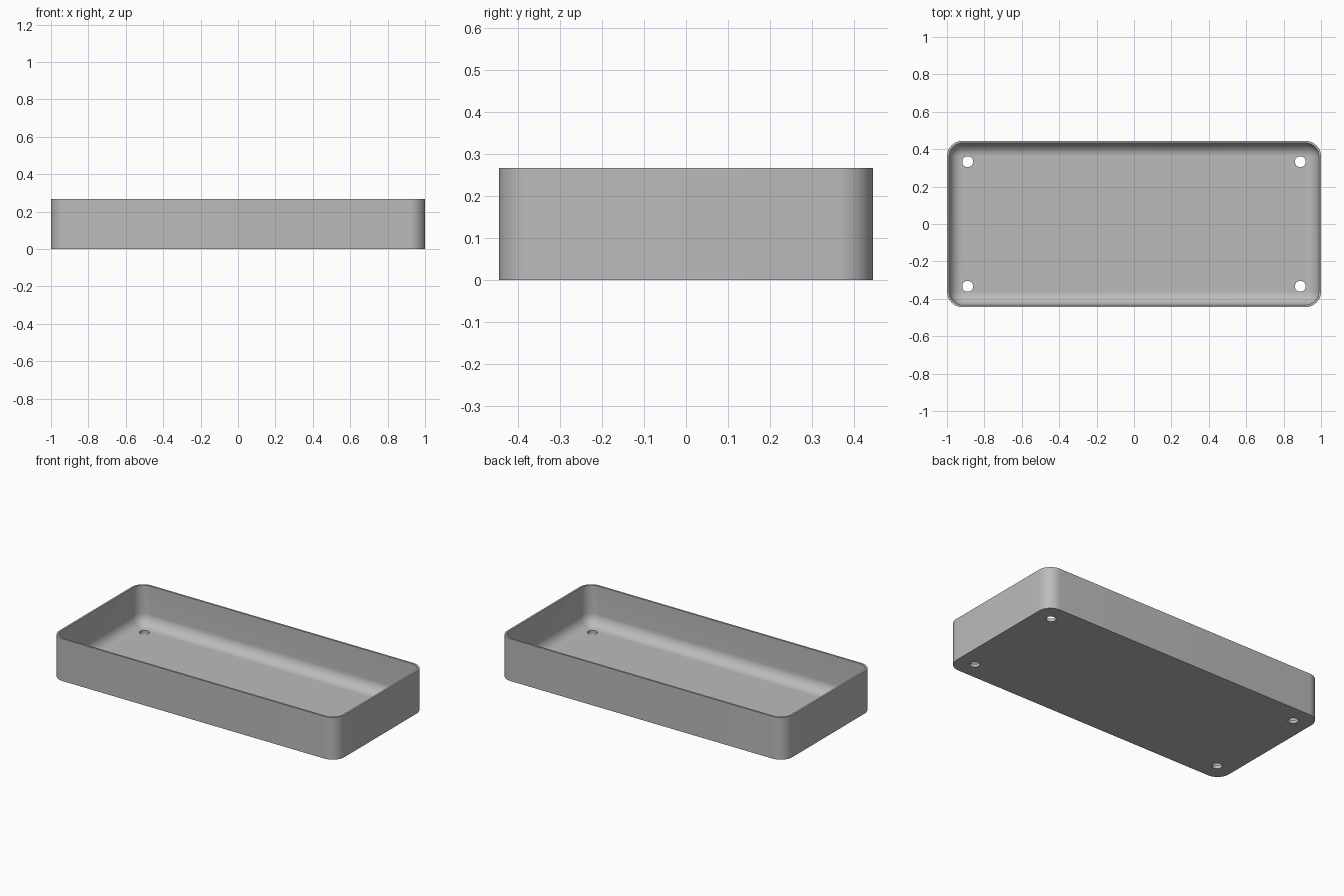
import bpy, bmesh
from math import sin, cos, pi, radians

if "Cube" in bpy.data.objects:
    bpy.data.objects.remove(bpy.data.objects["Cube"])

LENGTH, WIDTH, HEIGHT = 2.0, 0.889, 0.267
CORNER, WALL, FLOOR, FILLET = 0.083, 0.012, 0.019, 0.07
ARC_STEPS = 12

grey = bpy.data.materials.new("light_grey")
grey.use_nodes = True
grey.diffuse_color = (0.5, 0.5, 0.5, 1)
grey.node_tree.nodes["Principled BSDF"].inputs["Base Color"].default_value = (0.5, 0.5, 0.5, 1)


def rounded_ring(bm, inset, z):
    """Rounded rectangle of vertices, shrunk evenly by inset."""
    radius = CORNER - inset
    cx, cy = LENGTH / 2 - CORNER, WIDTH / 2 - CORNER
    ring = []
    for quarter, (sx, sy) in enumerate([(1, 1), (-1, 1), (-1, -1), (1, -1)]):
        for i in range(ARC_STEPS + 1):
            a = (quarter + i / ARC_STEPS) * pi / 2
            ring.append(bm.verts.new((sx * cx + radius * cos(a), sy * cy + radius * sin(a), z)))
    return ring


# Tray section: outside wall, rim, inside wall, then the rounded inner floor edge
section = [(0, 0), (0, HEIGHT), (WALL, HEIGHT)]
for i in range(ARC_STEPS + 1):
    a = i / ARC_STEPS * pi / 2
    section.append((WALL + FILLET * (1 - cos(a)), FLOOR + FILLET * (1 - sin(a))))

bm = bmesh.new()
rings = [rounded_ring(bm, inset, z) for inset, z in section]
for lower, upper in zip(rings, rings[1:]):
    for i in range(len(lower)):
        j = (i + 1) % len(lower)
        bm.faces.new((lower[i], lower[j], upper[j], upper[i]))
bm.faces.new(rings[0][::-1])
bm.faces.new(rings[-1])
bmesh.ops.recalc_face_normals(bm, faces=bm.faces)
mesh = bpy.data.meshes.new("tray")
bm.to_mesh(mesh)
bm.free()
mesh.materials.append(grey)
tray = bpy.data.objects.new("tray", mesh)
bpy.context.collection.objects.link(tray)
bpy.context.view_layer.objects.active = tray

# Screw holes through the floor corners
for sx in (-1, 1):
    for sy in (-1, 1):
        bpy.ops.mesh.primitive_cylinder_add(vertices=32, radius=0.029, depth=0.2,
                                            location=(sx * 0.889, sy * 0.333, 0))
        cutter = bpy.context.object
        cutter.name = "hole_cutter"
        cutter.hide_render = True
        cutter.data.materials.append(grey)
        bpy.context.view_layer.objects.active = tray
        cut = tray.modifiers.new("screw_hole", 'BOOLEAN')
        cut.operation, cut.solver, cut.object = 'DIFFERENCE', 'EXACT', cutter
        bpy.ops.object.modifier_apply(modifier=cut.name)
        bpy.data.objects.remove(cutter)

bpy.ops.object.select_all(action='DESELECT')
tray.select_set(True)
bpy.ops.object.shade_smooth_by_angle(angle=radians(30))
